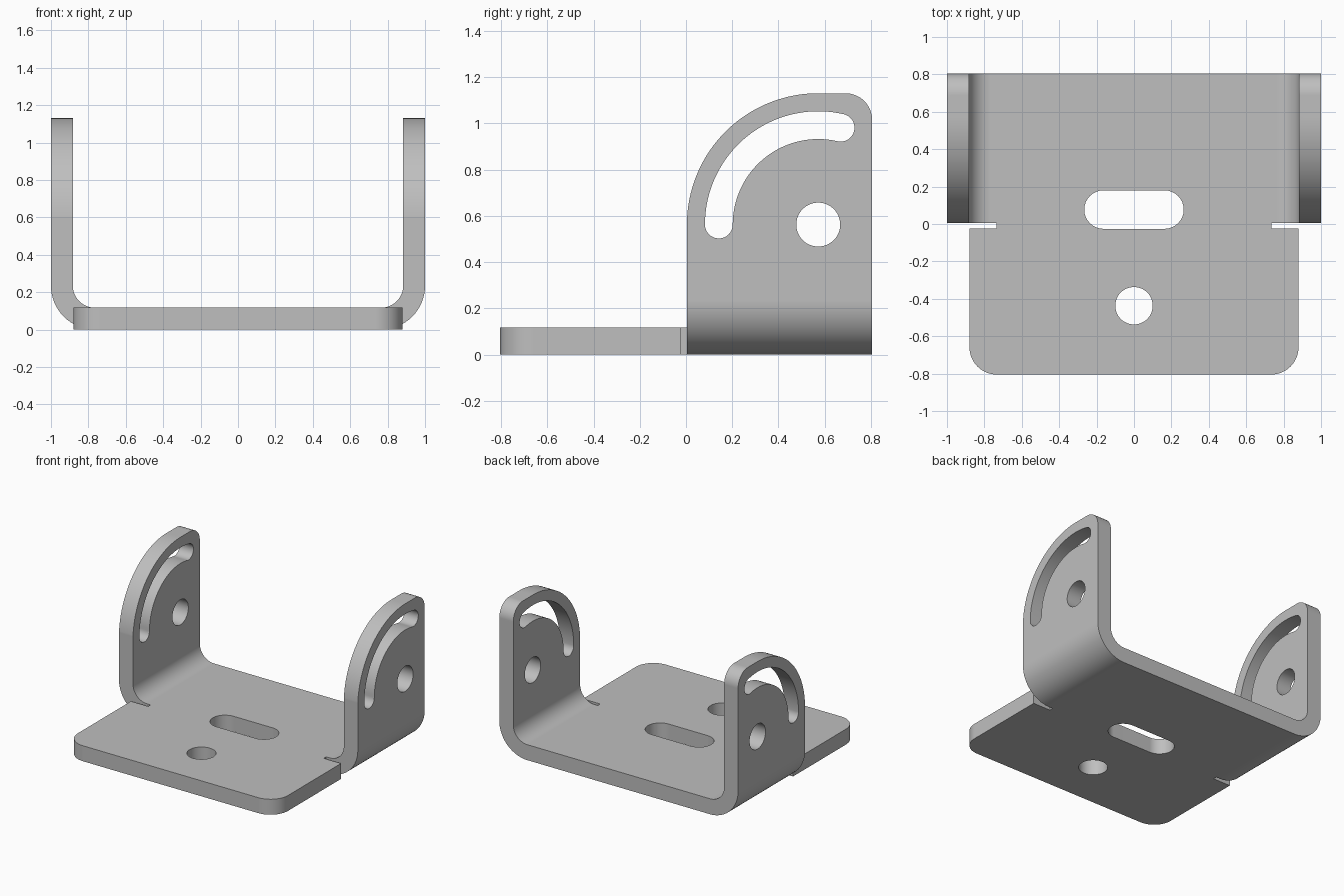
import bpy
import bmesh
from math import sin, cos, pi, radians
from mathutils import Vector

cube = bpy.data.objects.get("Cube")
if cube:
    bpy.data.objects.remove(cube, do_unlink=True)

T = 0.117            # sheet thickness
R = 0.235            # outer bend radius
BACK, FOLD, FRONT = 0.805, 0.005, -0.805
PIVOT = (0.572, 0.562)

steel = bpy.data.materials.new("grey_steel")
steel.use_nodes = True
steel.diffuse_color = (0.52, 0.52, 0.52, 1)
steel.node_tree.nodes["Principled BSDF"].inputs["Base Color"].default_value = (0.52, 0.52, 0.52, 1)


def arc(cx, cy, r, a, b, n=16):
    angles = [radians(a + (b - a) * i / n) for i in range(n + 1)]
    return [(cx + r * cos(t), cy + r * sin(t)) for t in angles]


def prism(name, outline, axis, lo, hi):
    """Extrude a 2D outline along x, y or z between lo and hi."""
    place = {"x": lambda u, v, w: (w, u, v),
             "y": lambda u, v, w: (u, w, v),
             "z": lambda u, v, w: (u, v, w)}[axis]
    bm = bmesh.new()
    face = bm.faces.new([bm.verts.new(place(u, v, lo)) for u, v in outline])
    new = bmesh.ops.extrude_face_region(bm, geom=[face])["geom"]
    verts = [g for g in new if isinstance(g, bmesh.types.BMVert)]
    bmesh.ops.translate(bm, verts=verts, vec=Vector(place(0, 0, hi - lo)))
    bmesh.ops.recalc_face_normals(bm, faces=bm.faces)
    mesh = bpy.data.meshes.new(name)
    bm.to_mesh(mesh)
    bm.free()
    mesh.materials.append(steel)
    obj = bpy.data.objects.new(name, mesh)
    bpy.context.collection.objects.link(obj)
    return obj


def combine(target, tool, operation):
    """Apply a boolean and discard the tool."""
    tool.hide_render = True
    bpy.context.view_layer.objects.active = target
    mod = target.modifiers.new("cut", "BOOLEAN")
    mod.operation, mod.solver, mod.object = operation, "EXACT", tool
    bpy.ops.object.modifier_apply(modifier=mod.name)
    bpy.data.objects.remove(tool, do_unlink=True)


# Folded U channel
top = 1.13
right_half = (arc(1 - R, R, R, -90, 0) + [(1, top), (1 - T, top)]
              + arc(1 - R, R, R - T, 0, -90))
left_half = [(-x, z) for x, z in reversed(right_half)]
bracket = prism("folded_bracket", right_half + left_half, "y", FOLD, BACK)

# Rounded ear outline across both side walls
corner = 0.115
ear = ([(FOLD, -0.1), (BACK, -0.1)]
       + arc(BACK - corner, top - corner, corner, 0, 90)
       + arc(*PIVOT, top - PIVOT[1], 90, 180, 40))
combine(bracket, prism("ear_shape", ear, "x", -1.2, 1.2), "INTERSECT")

# Front plate with a narrow neck between the relief notches
half, neck, notch, r = 0.88, 0.735, -0.024, 0.147
plate = (arc(half - r, FRONT + r, r, -90, 0)
         + [(half, notch), (neck, notch), (neck, 0.3)])
plate += [(-x, y) for x, y in reversed(plate)]
combine(bracket, prism("front_plate", plate, "z", 0, T), "UNION")

# Pivot holes and curved adjustment slots in the side walls
hole = arc(*PIVOT, 0.095, 0, 360, 48)[:-1]
combine(bracket, prism("pivot_hole", hole, "x", -1.2, 1.2), "DIFFERENCE")

mid, w, end = 0.43, 0.06, 77
px, pz = PIVOT
ex, ez = px + mid * cos(radians(end)), pz + mid * sin(radians(end))
slot = (arc(px, pz, mid + w, end, 180, 40)
        + arc(px - mid, pz, w, 180, 360)[1:]
        + arc(px, pz, mid - w, 180, end, 40)[1:]
        + arc(ex, ez, w, end - 180, end)[1:-1])
combine(bracket, prism("curved_slot", slot, "x", -1.2, 1.2), "DIFFERENCE")

# Round hole and oblong slot in the base
base_hole = arc(0, -0.437, 0.1, 0, 360, 48)[:-1]
combine(bracket, prism("base_hole", base_hole, "z", -0.2, 0.4), "DIFFERENCE")
oblong = arc(0.163, 0.077, 0.103, -90, 90) + arc(-0.163, 0.077, 0.103, 90, 270)
combine(bracket, prism("base_slot", oblong, "z", -0.2, 0.4), "DIFFERENCE")

# Smooth bends with flat sheet faces
bpy.ops.object.select_all(action="DESELECT")
bracket.select_set(True)
bpy.context.view_layer.objects.active = bracket
bpy.ops.object.shade_smooth_by_angle(angle=radians(30))
normals = bracket.modifiers.new("flat_faces", "WEIGHTED_NORMAL")
normals.keep_sharp = True
